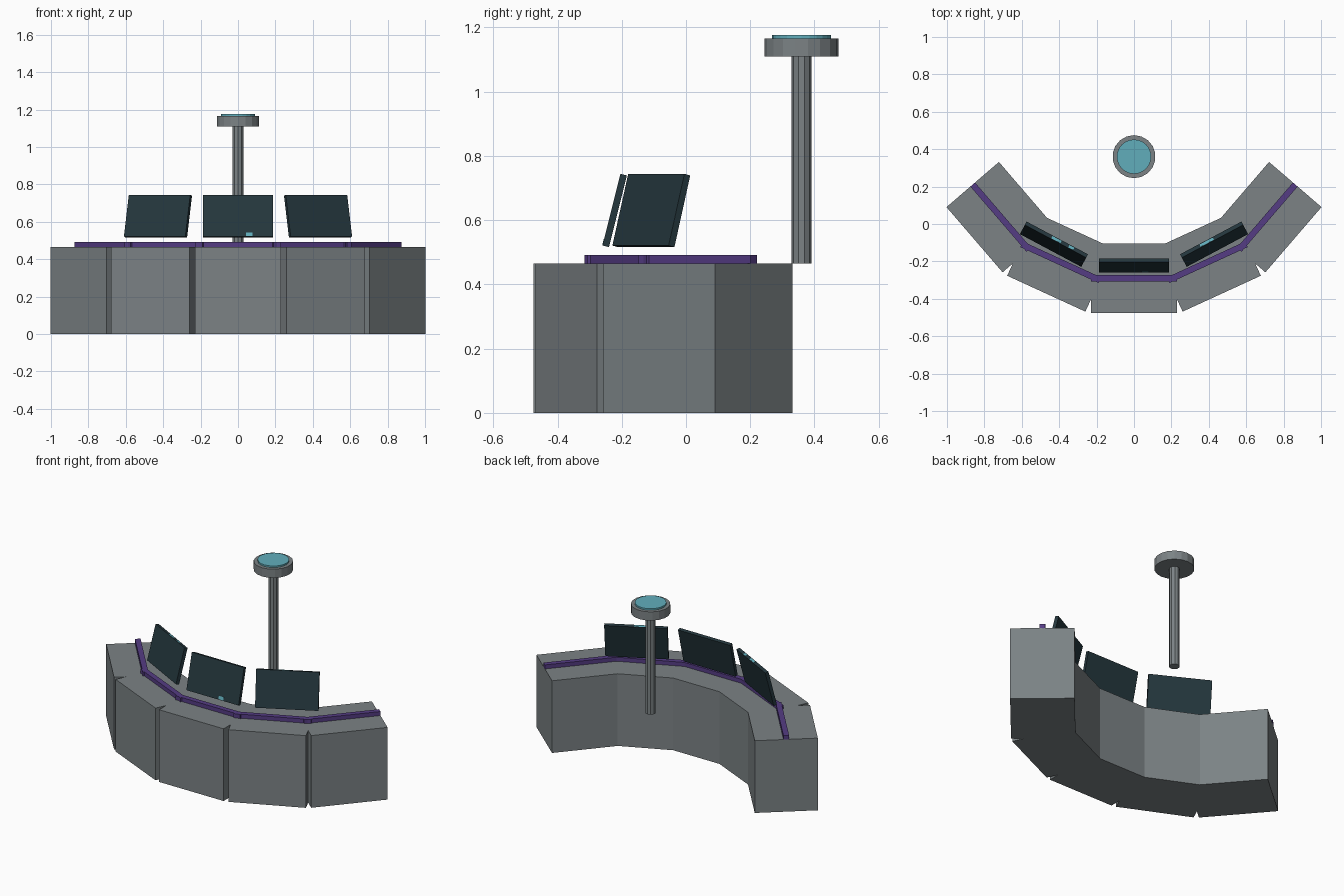
import bpy, math
from mathutils import Matrix, Vector

if "Cube" in bpy.data.objects:
    bpy.data.objects.remove(bpy.data.objects["Cube"])


def material(name, rgb):
    m = bpy.data.materials.new(name)
    m.diffuse_color = (*rgb, 1)
    m.use_nodes = True
    m.node_tree.nodes["Principled BSDF"].inputs["Base Color"].default_value = m.diffuse_color
    return m


GREY = material("desk grey", (0.20, 0.225, 0.235))
PURPLE = material("purple trim", (0.09, 0.045, 0.23))
DARK = material("dark screen", (0.018, 0.038, 0.047))
TEAL = material("teal light", (0.12, 0.42, 0.50))


def box(name, size, matrix, mat):
    bpy.ops.mesh.primitive_cube_add(size=1)
    o = bpy.context.object
    o.name = name
    o.data.transform(matrix @ Matrix.Diagonal((*size, 1)))
    o.data.materials.append(mat)
    return o


def cylinder(name, sides, r, z0, z1, mat):
    bpy.ops.mesh.primitive_cylinder_add(vertices=sides, radius=r, depth=z1 - z0,
                                        location=(0, 0.36, (z0 + z1) / 2))
    o = bpy.context.object
    o.name = name
    o.data.materials.append(mat)
    return o


# Curved desk: five blocks along an arc, each with a trim strip on top
R, STEP, TOP = 0.94, 0.43, 0.465
for i in range(-2, 3):
    a = i * STEP
    x, y = R * math.sin(a), -0.29 + R * (1 - math.cos(a))
    rot = Matrix.Rotation(a, 4, 'Z')
    box(f"desk_block_{i + 3}", (0.46, 0.37, TOP),
        Matrix.Translation((x, y, TOP / 2)) @ rot, GREY)
    box(f"trim_strip_{i + 3}", (0.46, 0.033, 0.027),
        Matrix.Translation((x, y, TOP + 0.0125)) @ rot, PURPLE)

# Tilted floating monitors, with small teal lights (local x, length) on the top edge
W, T, H = 0.372, 0.021, 0.23
top_lights = {-1: [(0.0, 0.055), (0.09, 0.03)], 0: [], 1: [(-0.03, 0.08)]}
for s in (-1, 0, 1):
    x, y = s * 0.428, -0.108 if s else -0.222
    m = (Matrix.Translation((x, y, 0.63)) @ Matrix.Rotation(s * 0.49, 4, 'Z')
         @ Matrix.Rotation(-0.245, 4, 'X'))
    box(f"monitor_{s + 2}", (W, T, H), m, DARK)
    for k, (lx, length) in enumerate(top_lights[s]):
        box(f"edge_light_{s + 2}_{k + 1}", (length, 0.014, 0.002),
            m @ Matrix.Translation((lx, 0, H / 2)), TEAL)
    if s == 0:
        # status light on the lower front of the middle monitor
        box("status_light", (0.035, 0.002, 0.02),
            m @ Matrix.Translation((0.06, -T / 2, -H / 2 + 0.013)), TEAL)

# Pole with round head and glowing disc
cylinder("pole", 10, 0.031, TOP, 1.112, GREY)
cylinder("pole_head", 18, 0.115, 1.11, 1.166, GREY)
cylinder("glow_disc", 24, 0.092, 1.16, 1.176, TEAL)
